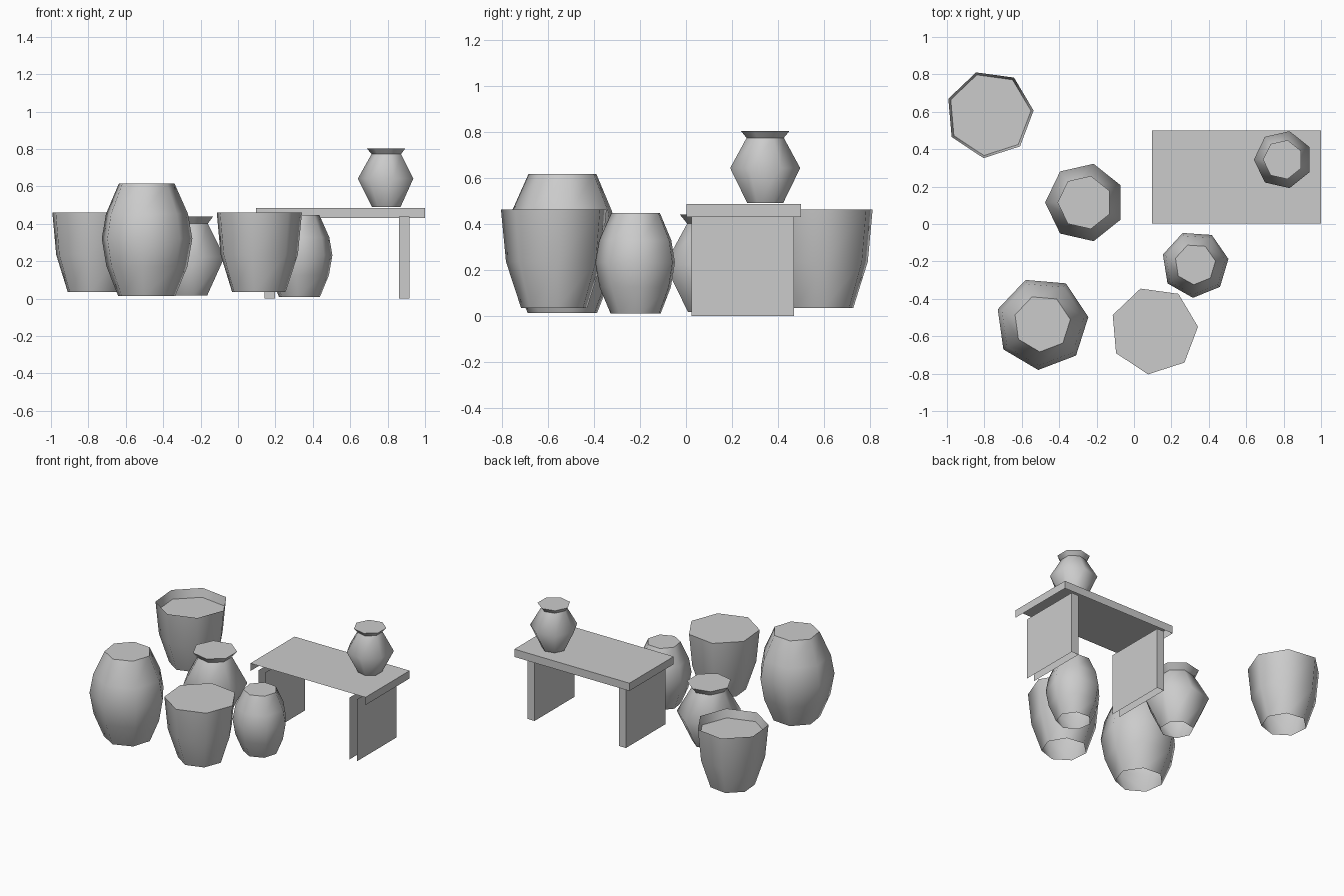
import bpy, bmesh, math

if "Cube" in bpy.data.objects:
    bpy.data.objects.remove(bpy.data.objects["Cube"])

grey = bpy.data.materials.new("plain grey")
grey.use_nodes = True
grey.diffuse_color = (0.6, 0.6, 0.6, 1)
grey.node_tree.nodes["Principled BSDF"].inputs["Base Color"].default_value = (0.6, 0.6, 0.6, 1)

SIDES = 7


def finish(bm, name, location):
    mesh = bpy.data.meshes.new(name)
    bm.to_mesh(mesh)
    bm.free()
    mesh.materials.append(grey)
    obj = bpy.data.objects.new(name, mesh)
    obj.location = location
    bpy.context.collection.objects.link(obj)
    return obj


def pot(name, profile, location, turn=0, scale=1):
    """Seven-sided pot: rings from the open base up, closed by a flat lid."""
    bm = bmesh.new()
    rings = []
    for r, z in profile:
        angles = [math.radians(turn) + math.tau * i / SIDES for i in range(SIDES)]
        rings.append([bm.verts.new((r * scale * math.cos(a), r * scale * math.sin(a), z * scale))
                      for a in angles])
    for low, high in zip(rings, rings[1:]):
        for i in range(SIDES):
            j = (i + 1) % SIDES
            bm.faces.new((low[i], low[j], high[j], high[i]))
    bm.faces.new(rings[-1])
    obj = finish(bm, name, location)
    bpy.ops.object.select_all(action="DESELECT")
    obj.select_set(True)
    bpy.context.view_layer.objects.active = obj
    bpy.ops.object.shade_smooth_by_angle(angle=math.radians(59))


def board(name, low, high, open_sides):
    """Box between two corners, without the sides that face open_sides."""
    bm = bmesh.new()
    bmesh.ops.create_cube(bm, size=1)
    bm.normal_update()
    hidden = [f for f in bm.faces
              if any(f.normal.dot(d) > 0.9 for d in map(Vector, open_sides))]
    bmesh.ops.delete(bm, geom=hidden, context="FACES")
    bmesh.ops.scale(bm, vec=[h - l for l, h in zip(low, high)], verts=bm.verts)
    finish(bm, name, [(l + h) / 2 for l, h in zip(low, high)])


from mathutils import Vector
FRONT, UNDER, TOP = (0, -1, 0), (0, 0, -1), (0, 0, 1)

# Bench: a slab on two upright panels
board("table_top", (0.095, 0.003, 0.43), (1.0, 0.5, 0.485), [FRONT, UNDER])
for name, x in (("left_table_leg", 0.862), ("right_table_leg", 0.143)):
    board(name, (x, 0.024, 0), (x + 0.056, 0.47, 0.44), [FRONT, UNDER, TOP])

# Bulging jars
barrel = [(0.113, 0), (0.161, 0.115), (0.18, 0.222), (0.163, 0.318), (0.11, 0.436)]
pot("small_barrel_jar", barrel, (0.327, -0.215, 0.01), 9)
pot("large_barrel_jar", barrel, (-0.491, -0.532, 0.013), 8, 1.385)

# Vases with a flared collar
vase = [(0.08, 0), (0.156, 0.152), (0.083, 0.283), (0.107, 0.312)]
half_turn = 180
pot("small_vase", vase, (0.797, 0.344, 0.49), half_turn)
pot("large_vase", vase, (-0.263, 0.115, 0.016), half_turn, 1.36)

# Tapered buckets, one full to the brim and one with a sunken surface
bucket = [(0.148, 0), (0.214, 0.2), (0.236, 0.426)]
pot("full_bucket", bucket, (0.107, -0.57, 0.035), 5)
pot("sunken_bucket", bucket + [(0.222, 0.366)], (-0.772, 0.586, 0.035), 5)
